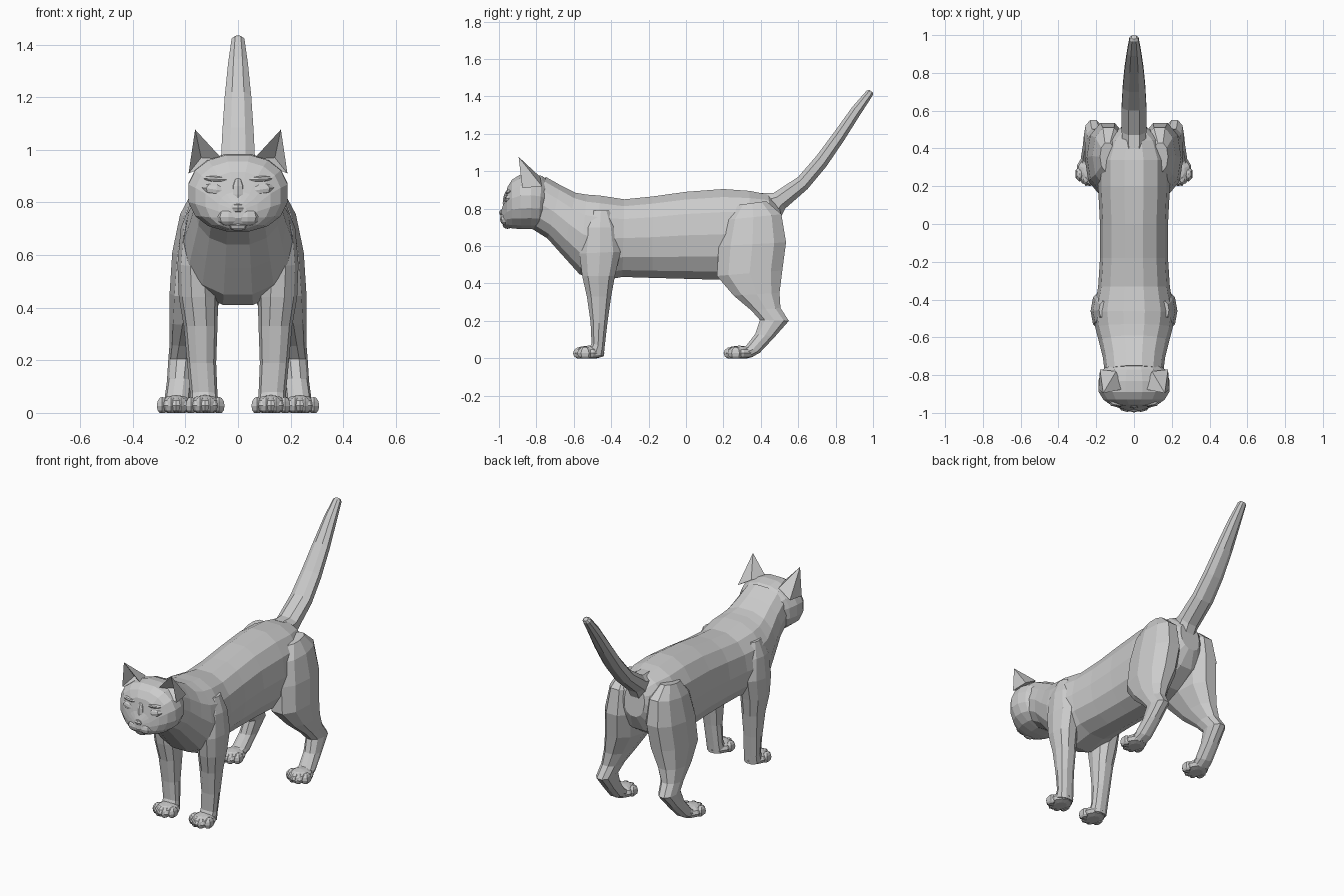
import bpy, bmesh, math
from mathutils import Vector, Matrix

fur = bpy.data.materials.new("grey fur")
fur.diffuse_color = (0.6, 0.6, 0.6, 1)


def finish(name, bm):
    bmesh.ops.recalc_face_normals(bm, faces=bm.faces)
    me = bpy.data.meshes.new(name)
    bm.to_mesh(me)
    bm.free()
    me.materials.append(fur)
    ob = bpy.data.objects.new(name, me)
    bpy.context.collection.objects.link(ob)
    return ob


def power(v, e):
    return math.copysign(abs(v) ** e, v)


def loft(name, rings, sides=10, e=0.9, s=1):
    """Skin rings given as (y1, z1, y2, z2, x centre, half width)."""
    bm = bmesh.new()
    loops = []
    for y1, z1, y2, z2, xc, hw in rings:
        a, b = Vector((0, y1, z1)), Vector((0, y2, z2))
        mid, half = (a + b) / 2, (a - b) / 2
        loop = []
        for i in range(sides):
            t = 2 * math.pi * (i + 0.5) / sides
            # stretch so the half-step ring still reaches both end points
            c = power(math.cos(t) / math.cos(math.pi / sides), e)
            x = power(math.sin(t), e) * hw
            p = mid + half * c + Vector((s * (xc + x), 0, 0))
            loop.append(bm.verts.new(p))
        loops.append(loop)
    for l0, l1 in zip(loops, loops[1:]):
        for i in range(sides):
            j = (i + 1) % sides
            bm.faces.new((l0[i], l0[j], l1[j], l1[i]))
    bm.faces.new(loops[0])
    bm.faces.new(loops[-1])
    return finish(name, bm)


def blob(name, loc, size, tilt=0.0, u=8, v=6):
    """Low-poly ellipsoid, cut flat where it meets the ground."""
    bm = bmesh.new()
    m = Matrix.Translation(loc) @ Matrix.Rotation(tilt, 4, 'Y') @ Matrix.Diagonal((*size, 1))
    bmesh.ops.create_uvsphere(bm, u_segments=u, v_segments=v, radius=1, matrix=m)
    for w in bm.verts:
        w.co.z = max(w.co.z, 0)
    return finish(name, bm)


# Torso and neck, from rump to back of head
loft("torso", [
    (0.50, 0.82, 0.52, 0.64, 0, 0.07),
    (0.44, 0.875, 0.47, 0.54, 0, 0.15),
    (0.34, 0.895, 0.34, 0.46, 0, 0.19),
    (0.20, 0.905, 0.18, 0.42, 0, 0.19),
    (0.00, 0.89, 0.00, 0.425, 0, 0.18),
    (-0.18, 0.865, -0.18, 0.43, 0, 0.18),
    (-0.33, 0.85, -0.34, 0.435, 0, 0.19),
    (-0.46, 0.87, -0.48, 0.41, 0, 0.215),
    (-0.53, 0.875, -0.57, 0.45, 0, 0.205),
    (-0.59, 0.885, -0.66, 0.55, 0, 0.185),
    (-0.67, 0.925, -0.74, 0.64, 0, 0.165),
    (-0.75, 0.97, -0.82, 0.69, 0, 0.155),
], sides=14, e=0.88)

# Head
loft("head", [
    (-0.72, 0.94, -0.76, 0.70, 0, 0.13),
    (-0.77, 0.975, -0.79, 0.69, 0, 0.175),
    (-0.83, 0.985, -0.83, 0.69, 0, 0.192),
    (-0.89, 0.98, -0.88, 0.69, 0, 0.192),
    (-0.93, 0.955, -0.93, 0.695, 0, 0.165),
    (-0.955, 0.915, -0.96, 0.70, 0, 0.125),
    (-0.97, 0.84, -0.98, 0.72, 0, 0.075),
    (-0.985, 0.80, -0.99, 0.74, 0, 0.03),
], sides=16)

# Face centre
blob("nose", (0, -0.982, 0.778), (0.026, 0.017, 0.018), u=6, v=4)
blob("nose_bridge", (0, -0.955, 0.83), (0.028, 0.025, 0.065))
blob("chin", (0, -0.955, 0.712), (0.04, 0.025, 0.02))

# Tail
loft("tail", [
    (0.40, 0.885, 0.50, 0.74, 0, 0.065),
    (0.47, 0.885, 0.53, 0.80, 0, 0.07),
    (0.60, 0.97, 0.65, 0.905, 0, 0.07),
    (0.70, 1.085, 0.75, 1.025, 0, 0.064),
    (0.80, 1.22, 0.845, 1.165, 0, 0.054),
    (0.89, 1.345, 0.93, 1.30, 0, 0.04),
    (0.965, 1.43, 0.998, 1.405, 0, 0.026),
    (0.98, 1.435, 1.0, 1.42, 0, 0.014),
], sides=8)

for s, side in ((-1, "left"), (1, "right")):
    # Eyelids, brows and muzzle pads
    blob(side + "_eyelid", (s * 0.082, -0.945, 0.848), (0.055, 0.025, 0.026), s * -0.15)
    blob(side + "_brow", (s * 0.075, -0.94, 0.888), (0.055, 0.026, 0.014), s * -0.05)
    blob(side + "_muzzle", (s * 0.036, -0.965, 0.745), (0.046, 0.03, 0.034))

    # Ear with a hollow front
    bm = bmesh.new()
    tip, a, b, c, d, dent = [bm.verts.new((s * x, y, z)) for x, y, z in (
        (0.163, -0.895, 1.077), (0.06, -0.875, 0.965), (0.188, -0.875, 0.91),
        (0.095, -0.78, 0.97), (0.18, -0.77, 0.92), (0.14, -0.825, 0.97))]
    for f in ((tip, a, dent), (tip, dent, b), (a, b, dent), (tip, c, a),
              (tip, d, c), (tip, b, d), (a, c, d, b)):
        bm.faces.new(f)
    finish(side + "_ear", bm)

    # Front leg, from shoulder to paw
    loft(side + "_front_leg", [
        (-0.50, 0.79, -0.41, 0.79, 0.155, 0.03),
        (-0.55, 0.70, -0.37, 0.70, 0.15, 0.068),
        (-0.57, 0.56, -0.35, 0.57, 0.155, 0.075),
        (-0.555, 0.44, -0.38, 0.44, 0.15, 0.075),
        (-0.53, 0.33, -0.40, 0.33, 0.142, 0.064),
        (-0.51, 0.19, -0.42, 0.19, 0.138, 0.055),
        (-0.505, 0.08, -0.435, 0.06, 0.13, 0.052),
        (-0.53, 0.03, -0.44, 0.01, 0.127, 0.055),
    ], s=s)

    # Hind leg, from thigh over the hock to the paw
    loft(side + "_hind_leg", [
        (0.28, 0.82, 0.43, 0.84, 0.14, 0.04),
        (0.21, 0.74, 0.51, 0.77, 0.135, 0.085),
        (0.175, 0.60, 0.535, 0.62, 0.14, 0.11),
        (0.165, 0.44, 0.515, 0.47, 0.155, 0.105),
        (0.255, 0.335, 0.50, 0.35, 0.185, 0.075),
        (0.35, 0.255, 0.505, 0.27, 0.205, 0.055),
        (0.395, 0.205, 0.55, 0.20, 0.215, 0.05),
        (0.37, 0.13, 0.475, 0.115, 0.222, 0.048),
        (0.32, 0.065, 0.395, 0.03, 0.23, 0.05),
        (0.27, 0.05, 0.35, 0.005, 0.235, 0.052),
    ], s=s)

    # Paws with four toes each
    for part, x, y in (("front", 0.125, -0.52), ("hind", 0.235, 0.285)):
        blob(f"{side}_{part}_paw", (s * x, y, 0.028), (0.07, 0.085, 0.04), u=10)
        for i, (dx, dy) in enumerate(((-0.053, -0.02), (-0.019, -0.042), (0.019, -0.042), (0.053, -0.02))):
            blob(f"{side}_{part}_toe_{i + 1}", (s * (x + dx), y + dy, 0.027),
                 (0.024, 0.042, 0.034), u=6)
